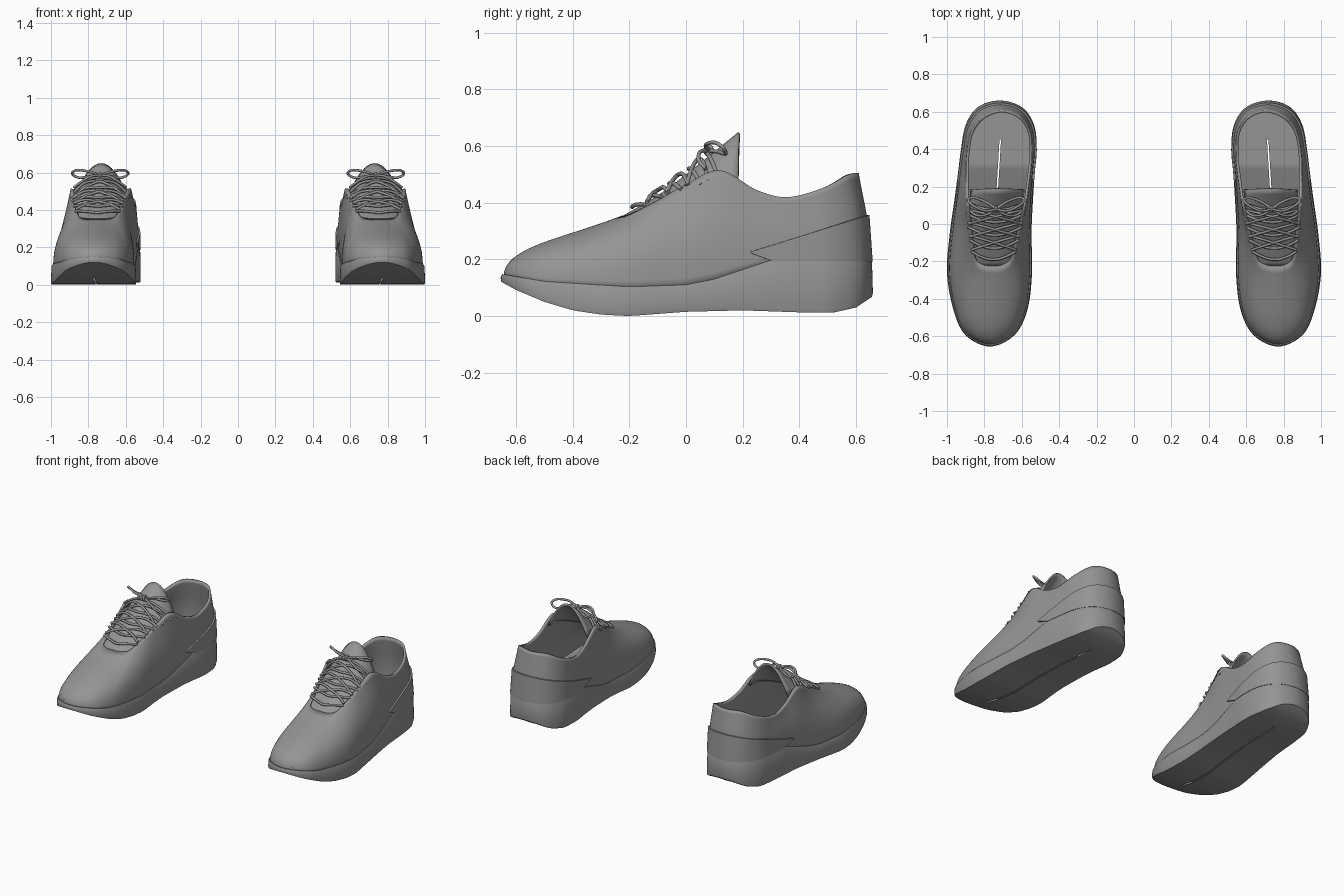
import bpy
from math import radians, sin, cos, pi
from mathutils import Vector

cube = bpy.data.objects.get("Cube")
if cube:
    bpy.data.objects.remove(cube, do_unlink=True)

grey = bpy.data.materials.new("grey")
grey.use_nodes = True
SHADE = (0.3, 0.3, 0.3, 1)
grey.diffuse_color = SHADE
grey.node_tree.nodes["Principled BSDF"].inputs["Base Color"].default_value = SHADE

SUB = 8

# Toe to heel: outer x, inner x, y of the footprint; half width, y, z of the rim
STATIONS = [
    (.77, .77, -.655, 0, -.225, .355),
    (.90, .64, -.595, .05, -.22, .355),
    (.965, .57, -.46, .095, -.19, .365),
    (1.0, .545, -.26, .12, -.10, .41),
    (.985, .548, -.05, .14, 0, .465),
    (.96, .54, .13, .16, .12, .515),
    (.94, .53, .28, .17, .25, .445),
    (.925, .52, .40, .175, .36, .42),
    (.90, .535, .53, .16, .49, .455),
    (.835, .60, .625, .10, .575, .50),
    (.72, .72, .66, 0, .61, .505),
]
# Side profiles as (y, z)
SOLE_BOTTOM = [(-.66, .125), (-.6, .092), (-.5, .05), (-.4, .02), (-.3, .005), (-.2, 0),
               (0, .015), (.2, .02), (.4, .013), (.52, .012), (.6, .03), (.66, .07)]
SOLE_TOP = [(-.66, .15), (-.5, .122), (-.2, .103), (0, .11), (.1, .13), (.31, .2), (.66, .2)]


def spline(p, t):
    """Catmull-Rom through four points."""
    a, b, c, d = p
    return b + (c - a) * (t / 2) + (2 * a - 5 * b + 4 * c - d) * (t * t / 2) \
        + (3 * b - a - 3 * c + d) * (t ** 3 / 2)


def smooth_path(pts, closed=False, sub=SUB):
    pts, n, out = [Vector(p) for p in pts], len(pts), []
    for i in range(n if closed else n - 1):
        idx = [i - 1, i, i + 1, i + 2]
        four = [pts[k % n] if closed else pts[min(max(k, 0), n - 1)] for k in idx]
        out += [spline(four, j / sub) for j in range(sub)]
    return out if closed else out + [pts[-1]]


def height(profile, y):
    if y <= profile[0][0]:
        return profile[0][1]
    for (a, za), (b, zb) in zip(profile, profile[1:]):
        if y <= b:
            return za + (zb - za) * (y - a) / (b - a)
    return profile[-1][1]


def axis_x(y):
    return .755 - .06 * (y + .22)


# Closed footprint and rim loops, outer side first
inner = STATIONS[-2:0:-1]
outline = smooth_path([(s[0], s[2], 0) for s in STATIONS] + [(s[1], s[2], 0) for s in inner], True)
rim = smooth_path([(axis_x(s[4]) + s[3], s[4], s[5]) for s in STATIONS]
                  + [(axis_x(s[4]) - s[3], s[4], s[5]) for s in inner], True)
COUNT = len(outline)


def ring(scale, profile, lift=0.0):
    """Footprint shrunk toward a spine line, following a side profile."""
    out = []
    for p in outline:
        spine = Vector((axis_x(p.y), max(-.45, min(.45, p.y)), 0))
        q = spine + (p - spine) * scale
        out.append((q.x, q.y, height(profile, q.y) + lift))
    return out


def shell_point(i, v):
    """Point on the upper at footprint index i, from sole (0) to rim (1)."""
    base, top = outline[i], rim[i]
    spine = Vector((axis_x(base.y), max(-.45, min(.45, base.y)), 0))
    a = spine + (base - spine) * .95
    a.z = height(SOLE_TOP, a.y) - .01
    rise = top.z - a.z
    b = a + Vector((0, 0, rise * .5))
    c = top + Vector(((a.x - top.x) * .5, (a.y - top.y) * .5, -rise * .38))
    w = 1 - v
    return a * w ** 3 + b * (3 * w * w * v) + c * (3 * w * v * v) + top * v ** 3


def finish(obj):
    bpy.ops.object.select_all(action='DESELECT')
    obj.select_set(True)
    bpy.context.view_layer.objects.active = obj
    bpy.ops.object.shade_smooth_by_angle(angle=radians(40))


def loft(name, side, rows, closed=True, caps=False, thickness=0):
    """Skin a list of equal rows for one shoe; side -1 is the mirrored right shoe."""
    n = len(rows[0])
    verts = [(p[0] * side, p[1], p[2]) for row in rows for p in row]
    faces = []
    for r in range(len(rows) - 1):
        for i in range(n if closed else n - 1):
            j = (i + 1) % n
            faces.append((r * n + i, r * n + j, (r + 1) * n + j, (r + 1) * n + i))
    if caps:
        faces.append(tuple(reversed(range(n))))
        faces.append(tuple(range((len(rows) - 1) * n, len(rows) * n)))
    if side < 0:
        faces = [f[::-1] for f in faces]
    mesh = bpy.data.meshes.new(name)
    mesh.from_pydata(verts, [], faces)
    mesh.materials.append(grey)
    obj = bpy.data.objects.new(name, mesh)
    bpy.context.collection.objects.link(obj)
    finish(obj)
    if thickness:
        mod = obj.modifiers.new("thickness", 'SOLIDIFY')
        mod.thickness = thickness
        mod.offset = -1
    return obj


def cord(name, side, paths, radius=.0075):
    """Round laces through smooth paths."""
    data = bpy.data.curves.new(name, 'CURVE')
    data.dimensions = '3D'
    data.bevel_depth = radius
    data.bevel_resolution = 2
    data.use_fill_caps = True
    data.materials.append(grey)
    for path in paths:
        pts = smooth_path(path, sub=6)
        line = data.splines.new('POLY')
        line.points.add(len(pts) - 1)
        for point, p in zip(line.points, pts):
            point.co = (p.x * side, p.y, p.z, 1)
        line.use_smooth = True
    obj = bpy.data.objects.new(name, data)
    bpy.context.collection.objects.link(obj)


# Tongue: y, half width, crest height, drop to the edge
TONGUE = [(-.23, .09, .35, .02), (-.1, .115, .425, .03), (0, .13, .5, .06),
          (.1, .145, .58, .11), (.185, .145, .65, .18)]


def tongue_point(y, s, lift=0.0):
    w, crest, drop = [height([(t[0], t[k]) for t in TONGUE], y) for k in (1, 2, 3)]
    return (axis_x(y) + s * w, y, crest - drop * s * s + lift)


def counter_rows():
    """Raised heel band between the sole and a rising line."""
    foot, low, high, lip = [], [], [], []
    for i in range(COUNT):
        if outline[i].y < .22:
            continue
        y = outline[i].y
        line = .225 + (y - .22) * .3
        lo, hi = 0.0, 1.0
        for _ in range(20):
            mid = (lo + hi) / 2
            lo, hi = (mid, hi) if shell_point(i, mid).z < line else (lo, mid)
        out = (outline[i] - outline[i - 1]).cross(Vector((0, 0, 1)))
        out = out.normalized() * .01
        start = lo * min(1, max(0, (.31 - y) / .09))
        foot.append(shell_point(i, start))
        low.append(shell_point(i, start) + out)
        high.append(shell_point(i, lo) + out)
        lip.append(shell_point(i, lo))
    return [foot, low, high, lip]


def lace_paths():
    bars = []
    rows = [-.19, -.13, -.06, .01, .075]
    for k, y in enumerate(rows):
        # Curved bar over the tongue, ending in the eyelets
        bars.append([tongue_point(y + .035 * abs(s) ** 2, s, .012 + .015 * abs(s))
                     for s in (-1.12, -.8, -.4, 0, .4, .8, 1.12)])
        if 0 < k < len(rows) - 1:
            # Crossing diagonals between the rows
            for d in (-1, 1):
                bars.append([tongue_point(y + .03 + .035 * d * s, s, .02 + .012 * abs(s))
                             for s in (-1.1, -.6, 0, .6, 1.1)])
    return bars


def bow_paths():
    knot = Vector((axis_x(.08), .08, .585))
    paths = []
    for d in (-1, 1):
        loop = [(0, 0, 0), (.06, -.01, .02), (.125, .02, .028), (.15, .05, .01),
                (.115, .06, -.012), (.05, .035, -.005), (0, 0, 0)]
        tail = [(0, 0, 0), (.05, -.03, -.005), (.1, -.035, -.035), (.14, -.01, -.065)]
        for shape in (loop, tail):
            paths.append([knot + Vector((d * x, y, z)) for x, y, z in shape])
    # Wrapped knot
    paths.append([knot + Vector((0, .013 * cos(a * pi / 3), .013 * sin(a * pi / 3)))
                  for a in range(7)])
    return paths


for label, side in (("left", 1), ("right", -1)):
    # Sole: underside, flared wall and top ledge
    sole = [ring(s, SOLE_BOTTOM) for s in (.02, .4, .7, .9, .985)]
    sole += [ring(1, SOLE_BOTTOM, .012), ring(.985, SOLE_TOP, -.006), ring(.97, SOLE_TOP),
             ring(.9, SOLE_TOP)]
    loft(label + "_sole", side, sole)

    # Upper shell with an open collar and throat
    upper = [[shell_point(i, r / 16) for i in range(COUNT)] for r in range(17)]
    loft(label + "_upper", side, upper, thickness=.014)

    # Insole
    loft(label + "_insole", side, [ring(s, SOLE_TOP, .015) for s in (.93, .6, .3, .02)])

    # Heel counter band
    loft(label + "_heel_counter", side, counter_rows(), closed=False)

    # Tongue
    ys = [-.23 + .415 * k / 16 for k in range(17)]
    loft(label + "_tongue", side,
         [[tongue_point(y, s / 8) for s in range(-8, 9)] for y in ys],
         closed=False, thickness=.01)

    # Laces and bow
    cord(label + "_laces", side, lace_paths())
    cord(label + "_bow", side, bow_paths(), .007)
